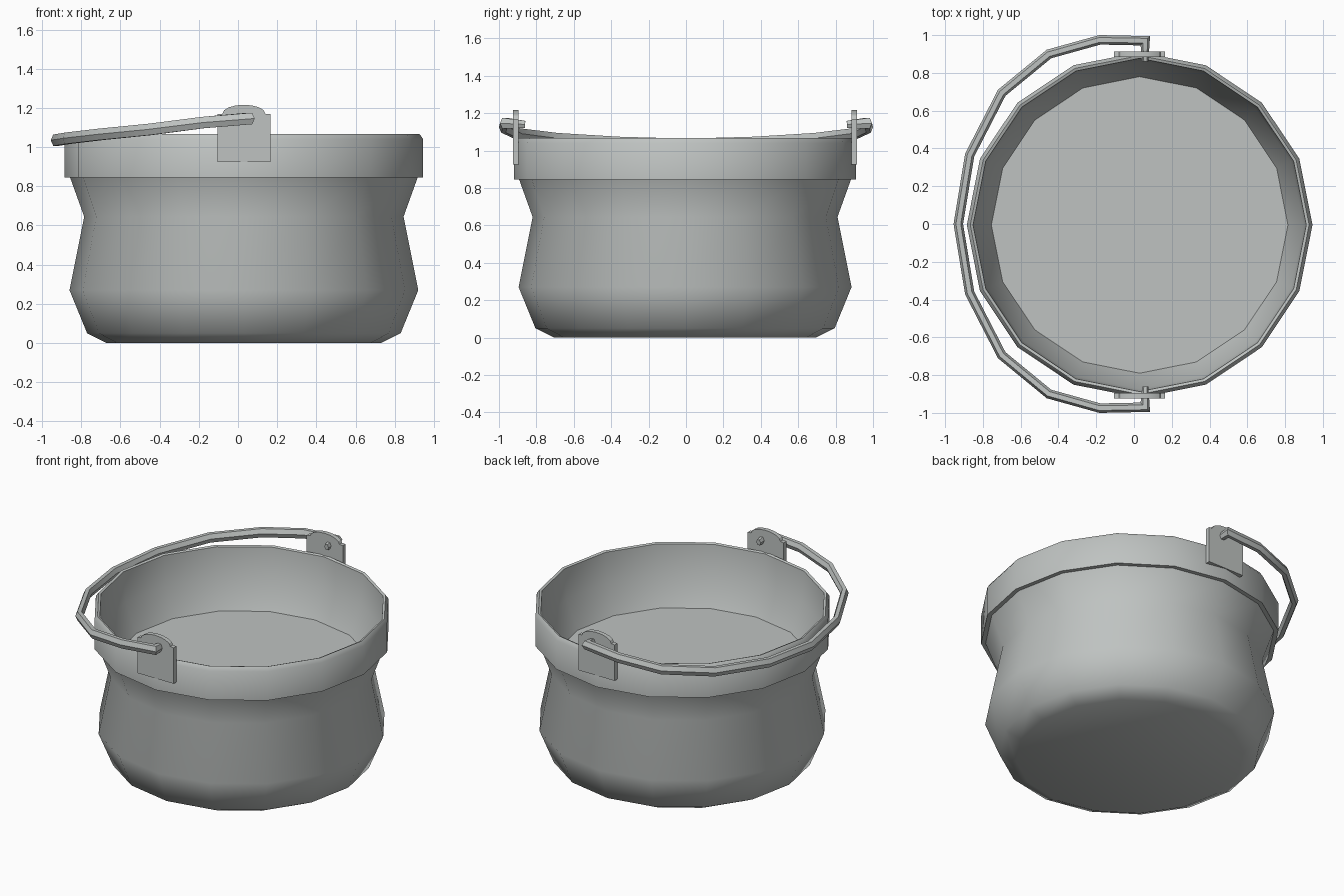
import bpy, bmesh, math
from mathutils import Vector

cube = bpy.data.objects.get("Cube")
if cube:
    bpy.data.objects.remove(cube, do_unlink=True)

metal = bpy.data.materials.new("grey_metal")
metal.use_nodes = True
GREY = (0.52, 0.545, 0.535, 1)
metal.diffuse_color = GREY
metal.node_tree.nodes["Principled BSDF"].inputs["Base Color"].default_value = GREY

CENTRE = Vector((0.03, -0.005, 0))
SIDES = 16


def finish(bm, name, angle):
    bmesh.ops.recalc_face_normals(bm, faces=bm.faces)
    mesh = bpy.data.meshes.new(name)
    bm.to_mesh(mesh)
    bm.free()
    mesh.materials.append(metal)
    obj = bpy.data.objects.new(name, mesh)
    bpy.context.collection.objects.link(obj)
    bpy.ops.object.select_all(action='DESELECT')
    obj.select_set(True)
    bpy.context.view_layer.objects.active = obj
    bpy.ops.object.shade_smooth_by_angle(angle=math.radians(angle))
    return obj


def skin(rings):
    """Join rings of points with quads and cap both ends."""
    bm = bmesh.new()
    loops = [[bm.verts.new(p) for p in ring] for ring in rings]
    n = len(loops[0])
    for a, b in zip(loops, loops[1:]):
        for i in range(n):
            j = (i + 1) % n
            bm.faces.new((a[i], a[j], b[j], b[i]))
    bm.faces.new(loops[0])
    bm.faces.new(loops[-1])
    return bm


# Pot: outer wall, stepped rim, inner wall and the inside surface at the waist
profile = [(0.70, 0), (0.80, 0.05), (0.89, 0.27), (0.815, 0.645), (0.887, 0.845),
           (0.915, 0.845), (0.915, 1.04), (0.897, 1.066), (0.882, 1.06),
           (0.868, 0.86), (0.785, 0.67)]
angles = [math.tau * i / SIDES for i in range(SIDES)]
rings = [[CENTRE + Vector((r * math.cos(a), r * math.sin(a), z)) for a in angles]
         for r, z in profile]
finish(skin(rings), "pot", 46)

# Domed bracket plates, front and back
dome = [(0.11 * math.cos(math.pi * i / 8), 1.17 + 0.046 * math.sin(math.pi * i / 8))
        for i in range(9)]
outline = [(-0.135, 1.168), (-0.135, 0.925), (0.135, 0.925), (0.135, 1.168)] + dome
for side, name in ((-1, "front_bracket"), (1, "back_bracket")):
    plate = [[CENTRE + Vector((x, side * y, z)) for x, z in outline]
             for y in (0.89, 0.919)]
    finish(skin(plate), name, 30)

# Bail handle: six-sided tube hooked through both brackets
half = [(0.06, 0.86, 1.14), (0.06, 0.97, 1.146), (-0.18, 0.975, 1.125),
        (-0.45, 0.90, 1.09), (-0.70, 0.695, 1.065), (-0.87, 0.365, 1.045)]
path = [Vector(p) for p in half] + [Vector((-0.93, 0, 1.035))]
path += [Vector((x, -y, z)) for x, y, z in reversed(half)]
up = Vector((0, 0, 1))
tube = []
for i, p in enumerate(path):
    before = (p - path[max(i - 1, 0)]).normalized()
    after = (path[min(i + 1, len(path) - 1)] - p).normalized()
    tangent = (before + after).normalized()
    end = i in (0, len(path) - 1)
    mitre = 1 if end else 1 / max(tangent.dot(after), 0.5)
    across = tangent.cross(up).normalized()
    rise = across.cross(tangent)
    radius = 0.016 if end else 0.025
    tube.append([p + across * radius * mitre * math.cos(k * math.tau / 6)
                 + rise * radius * 1.35 * math.sin(k * math.tau / 6) for k in range(6)])
finish(skin(tube), "handle", 35)
